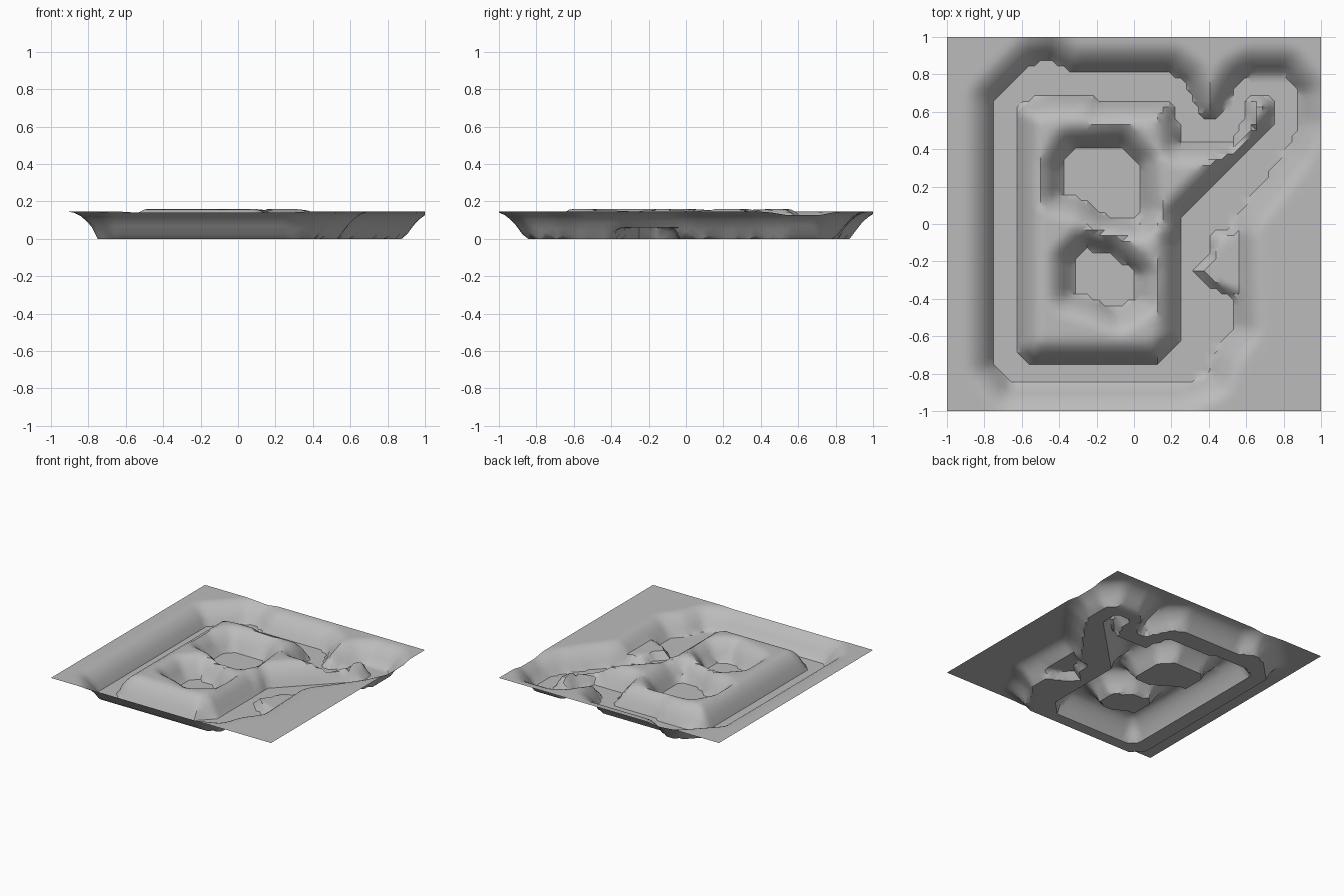
import bpy, bmesh
from mathutils import Vector

if "Cube" in bpy.data.objects:
    bpy.data.objects.remove(bpy.data.objects["Cube"])

# Outlines of the sunken floor, in plan
OUTER = [(-.75, .66), (-.54, .87), (-.44, .89), (-.33, .82), (.2, .82), (.28, .76), (.33, .66),
         (.37, .57), (.44, .57), (.5, .68), (.56, .77), (.63, .81), (.81, .81), (.9, .7),
         (.9, .55), (.83, .4), (.7, .22), (.58, .07), (.53, -.03), (.55, -.55), (.45, -.68),
         (.4, -.82), (.27, -.87), (-.66, -.87), (-.75, -.76)]
ISLAND = [(-.62, .6), (-.57, .65), (-.42, .68), (-.22, .68), (-.2, .65), (.19, .65), (.23, .5),
          (.24, .43), (.52, .42), (.59, .52), (.62, .68), (.7, .68), (.74, .64), (.72, .53),
          (.45, .24), (.25, .04), (.25, -.06), (.23, -.1), (.23, -.62), (.14, -.74),
          (-.55, -.74), (-.62, -.67)]
PIT_LARGE = [(-.4, .15), (-.4, .3), (-.34, .41), (-.06, .43), (.03, .33), (.05, .08), (.02, .01),
             (-.14, .03), (-.28, .12)]
PIT_SMALL = [(-.34, -.2), (-.26, -.12), (-.12, -.14), (.03, -.27), (.02, -.4), (-.08, -.47),
             (-.2, -.42), (-.34, -.38)]
# Low ledge on the east bank, carried on under the bank slope
LEDGE = [(.44, -.05), (.4, -.19), (.34, -.25), (.42, -.33), (.56, -.39), (.64, -.3), (.62, -.03)]


def inside(x, y, poly):
    hit = False
    for (ax, ay), (bx, by) in zip(poly, poly[1:] + poly[:1]):
        if (ay > y) != (by > y) and x < (bx - ax) * (y - ay) / (by - ay) + ax:
            hit = not hit
    return hit


def distance(x, y, poly):
    p, best = Vector((x, y)), 9
    for a, b in zip(poly, poly[1:] + poly[:1]):
        a, e = Vector(a), Vector(b) - Vector(a)
        t = min(1, max(0, (p - a).dot(e) / e.dot(e)))
        best = min(best, (p - a - e * t).length)
    return best


def bank(d, top, width):
    # steep at the foot, rounded over at the top
    return top * (1 - max(0, 1 - d / width) ** 2)


def height(x, y):
    z = 0
    if not inside(x, y, OUTER):
        z = bank(distance(x, y, OUTER) + .01, .145, .17)
    elif inside(x, y, ISLAND):
        if not (inside(x, y, PIT_LARGE) or inside(x, y, PIT_SMALL)):
            d = min(distance(x, y, p) for p in (ISLAND, PIT_LARGE, PIT_SMALL))
            z = bank(d + .01, .16, .15)
    if inside(x, y, LEDGE):
        z = max(z, min(.06, bank(distance(x, y, LEDGE) + .015, .145, .17)))
    return z


# Terrain sheet
bm = bmesh.new()
bmesh.ops.create_grid(bm, x_segments=64, y_segments=64, size=1)
for v in bm.verts:
    v.co.z = height(v.co.x, v.co.y)
bmesh.ops.triangulate(bm, faces=bm.faces[:])
mesh = bpy.data.meshes.new("terrain")
bm.to_mesh(mesh)
bm.free()
terrain = bpy.data.objects.new("terrain", mesh)
bpy.context.collection.objects.link(terrain)

grey = bpy.data.materials.new("grey")
grey.diffuse_color = (.5, .5, .5, 1)
grey.use_nodes = True
grey.node_tree.nodes["Principled BSDF"].inputs["Base Color"].default_value = grey.diffuse_color
mesh.materials.append(grey)

bpy.context.view_layer.objects.active = terrain
terrain.select_set(True)
bpy.ops.object.shade_smooth_by_angle(angle=.6)
